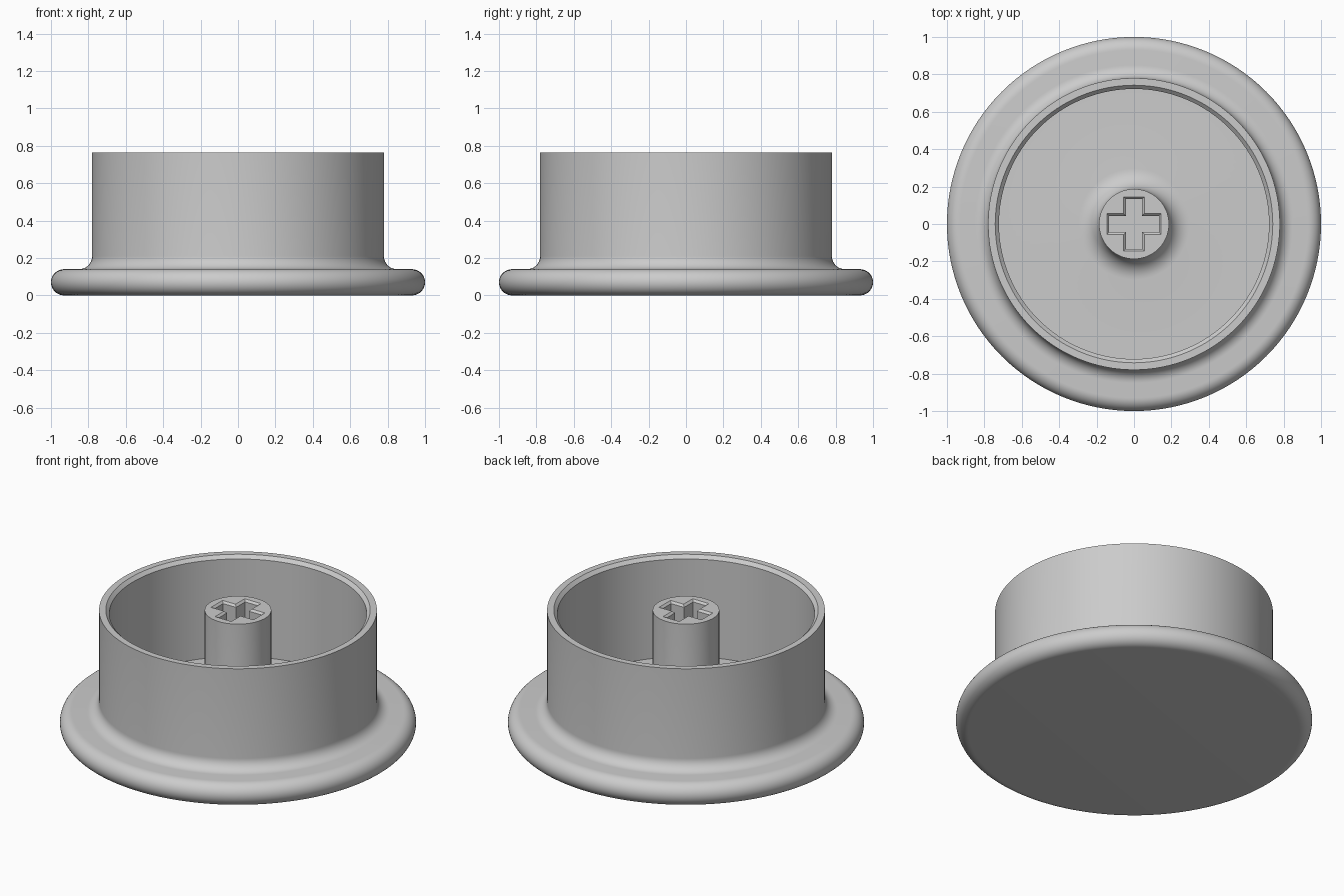
import bpy, bmesh
from math import sin, cos, pi, radians

cube = bpy.data.objects.get("Cube")
if cube:
    bpy.data.objects.remove(cube)

SIDES = 128
HEIGHT = 0.765      # top of the wall and the stem
PLATE = 0.14        # thickness of the flange and floor
STEM_R = 0.187

grey = bpy.data.materials.new("plain grey")
grey.use_nodes = True
colour = (0.6, 0.6, 0.6, 1)
grey.diffuse_color = colour
grey.node_tree.nodes["Principled BSDF"].inputs["Base Color"].default_value = colour


def arc(cx, cz, r, start, end, steps=10):
    """Profile points along an arc, angles in degrees."""
    angles = [radians(start + (end - start) * i / steps) for i in range(steps + 1)]
    return [(cx + r * cos(a), cz + r * sin(a)) for a in angles]


def loft(name, loops):
    """Join closed loops of equal length and cap both ends."""
    bm = bmesh.new()
    rings = [[bm.verts.new(p) for p in loop] for loop in loops]
    n = len(rings[0])
    for low, high in zip(rings, rings[1:]):
        for i in range(n):
            j = (i + 1) % n
            bm.faces.new((low[i], low[j], high[j], high[i]))
    bm.faces.new(rings[0][::-1])
    bm.faces.new(rings[-1])
    bmesh.ops.recalc_face_normals(bm, faces=bm.faces)
    mesh = bpy.data.meshes.new(name)
    bm.to_mesh(mesh)
    bm.free()
    mesh.materials.append(grey)
    obj = bpy.data.objects.new(name, mesh)
    bpy.context.collection.objects.link(obj)
    return obj


def circle(r, z):
    return [(r * cos(2 * pi * i / SIDES), r * sin(2 * pi * i / SIDES), z)
            for i in range(SIDES)]


def cross(reach, half, z):
    """Plus-shaped outline, one corner group per quarter turn."""
    points = []
    for q in range(4):
        c, s = (1, 0, -1, 0)[q], (0, 1, 0, -1)[q]
        for x, y in ((reach, -half), (reach, half), (half, half)):
            points.append((x * c - y * s, x * s + y * c, z))
    return points


# Turned body: rounded flange, filleted cup wall, floor and central stem
profile = arc(0.93, 0.07, 0.07, -90, 90, 20)
profile += arc(0.85, PLATE + 0.07, 0.07, 270, 180)
profile += [(0.78, HEIGHT), (0.742, HEIGHT), (0.722, HEIGHT - 0.02), (0.722, PLATE)]
profile += arc(STEM_R + 0.11, PLATE + 0.11, 0.11, 270, 180)
profile += [(STEM_R, HEIGHT)]
body = loft("flanged_cup_with_stem", [circle(r, z) for r, z in profile])

# Cross-shaped socket with a chamfered mouth
cutter = loft("socket_cutter", [
    cross(0.133, 0.044, 0.45),
    cross(0.133, 0.044, HEIGHT - 0.012),
    cross(0.145, 0.056, HEIGHT),
    cross(0.145, 0.056, HEIGHT + 0.1),
])
cutter.hide_render = True

cut = body.modifiers.new("socket", 'BOOLEAN')
cut.operation = 'DIFFERENCE'
cut.solver = 'EXACT'
cut.object = cutter
bpy.ops.object.select_all(action='DESELECT')
bpy.context.view_layer.objects.active = body
body.select_set(True)
bpy.ops.object.modifier_apply(modifier=cut.name)
bpy.data.objects.remove(cutter)

bpy.ops.object.shade_smooth_by_angle(angle=radians(30))
